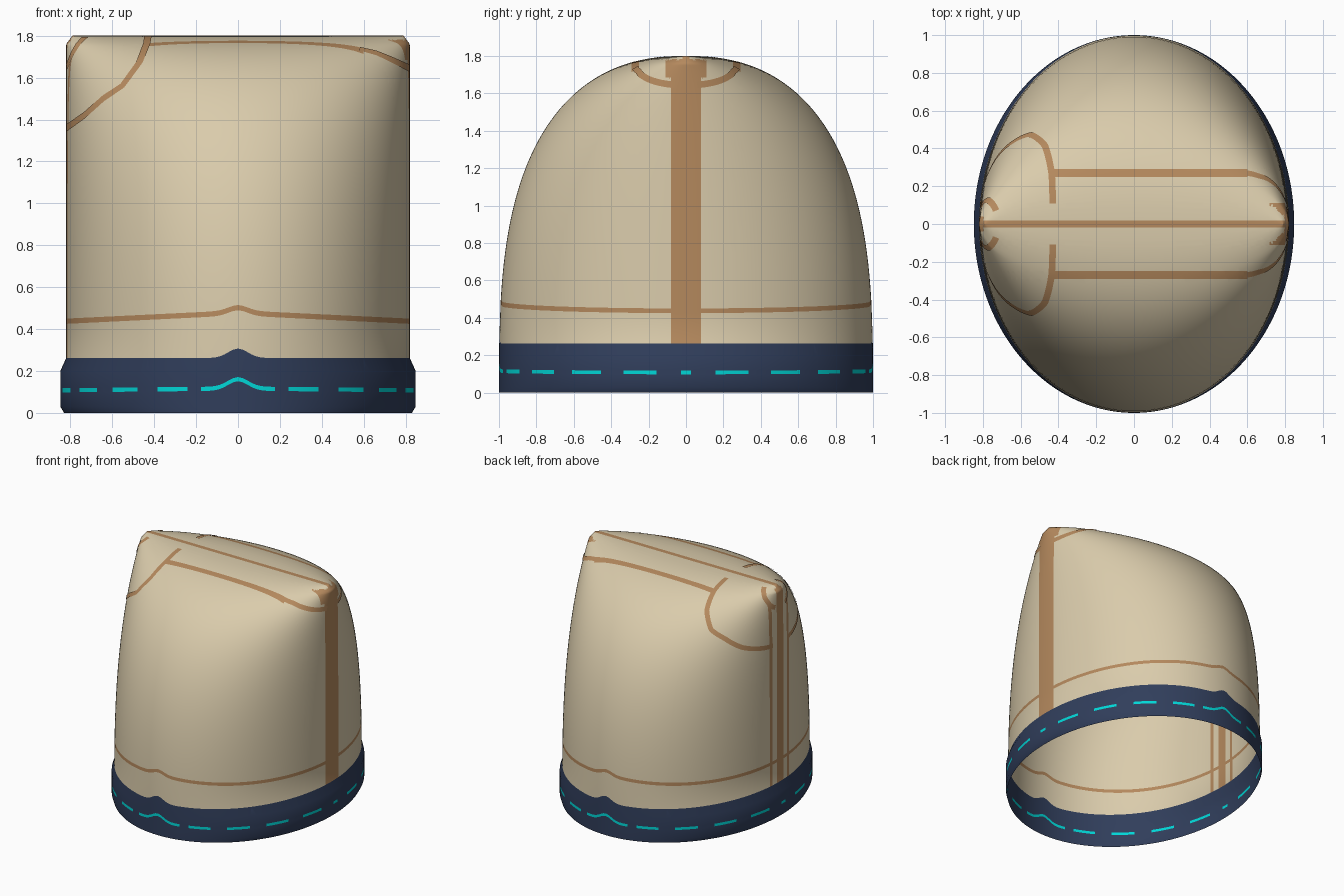
import bpy, bmesh, math
from mathutils import Vector

if "Cube" in bpy.data.objects:
    bpy.data.objects.remove(bpy.data.objects["Cube"], do_unlink=True)

HEIGHT = 1.8
COLUMNS = 240


def material(name, colour):
    m = bpy.data.materials.new(name)
    m.use_nodes = True
    m.diffuse_color = (*colour, 1)
    bsdf = m.node_tree.nodes["Principled BSDF"]
    bsdf.inputs["Base Color"].default_value = (*colour, 1)
    bsdf.inputs["Roughness"].default_value = 0.8
    return m


MATS = [material("tan cloth", (0.70, 0.60, 0.41)),
        material("brown seam", (0.46, 0.25, 0.11)),
        material("navy band", (0.03, 0.048, 0.105)),
        material("cyan stitch", (0.0, 0.68, 0.68))]
TAN, BROWN, NAVY, CYAN = range(4)


# Dome profile: half depth and half width of the elliptical section at a height
def depth(z):
    t = min(max(z / HEIGHT, 0), 1)
    return (1 - t ** 2.95) ** (1 / 2.35)


def height(d):
    return HEIGHT * max(1 - d ** 2.35, 0) ** (1 / 2.95)


def width(z):
    steps = [(0, .83), (.03, .848), (.2, .848), (.26, .82), (1.76, .82), (HEIGHT, .79)]
    for (z0, w0), (z1, w1) in zip(steps, steps[1:]):
        if z <= z1:
            return w0 + (w1 - w0) * (z - z0) / (z1 - z0)
    return steps[-1][1]


def surface(x, z, side):
    w = width(z)
    return Vector((x, side * depth(z) * math.sqrt(max(1 - (x / w) ** 2, 0)), z))


def normal(p):
    d, w = max(depth(p.z), .01), width(p.z)
    slope = (depth(p.z + .002) - depth(p.z - .002)) / .004
    return Vector((p.x / w ** 2, p.y / d ** 2, -p.y ** 2 * slope / d ** 3)).normalized()


def add_object(name, bm):
    mesh = bpy.data.meshes.new(name)
    bm.to_mesh(mesh)
    bm.free()
    for m in MATS:
        mesh.materials.append(m)
    ob = bpy.data.objects.new(name, mesh)
    bpy.context.collection.objects.link(ob)
    mesh.shade_smooth()
    return ob


# Rows of the shell: height, peak at front and back, broad rise, colour above
rows = [(0, 0, 0, NAVY), (.03, 0, 0, NAVY), (.098, .045, .008, CYAN),
        (.118, .045, .008, NAVY), (.2, .045, 0, NAVY), (.262, .045, 0, TAN),
        (.425, .025, .04, BROWN), (.45, .025, .04, TAN), (.53, .01, .02, TAN)]
start = math.acos(depth(.62))
for i in range(45):
    a = start + (math.pi / 2 - start) * i / 44
    rows.append((height(math.cos(a)), 0, 0, TAN))


def stitched(i):
    # Dashes are mirrored in each quarter, with a long one at the centre
    a = (i + .5) * 360 / COLUMNS
    off = abs((a % 180) - 90)
    return off < 12.5 or (off > 17 and (off - 17) % 18 < 10.5)


# Open shell with its band, stitches and hem seam
bm = bmesh.new()
grid = []
for z, peak, rise, _ in rows:
    ring = []
    for i in range(COLUMNS):
        a = 2 * math.pi * i / COLUMNS
        c, s = math.cos(a), math.sin(a)
        zz = z + peak * math.exp(-(c / .08) ** 2) + rise * (1 - abs(c))
        d = 0 if z >= HEIGHT - 1e-5 else depth(zz)
        ring.append(bm.verts.new((width(z) * c, d * s, zz)))
    grid.append(ring)
for j in range(len(rows) - 1):
    for i in range(COLUMNS):
        k = (i + 1) % COLUMNS
        f = bm.faces.new((grid[j][i], grid[j][k], grid[j + 1][k], grid[j + 1][i]))
        f.material_index = rows[j][3]
        if f.material_index == CYAN and not stitched(i):
            f.material_index = NAVY
bmesh.ops.remove_doubles(bm, verts=bm.verts, dist=.0001)

# Cut the straight seams into the shell
for offset in (.018, .04, .08, .09, .11, .12, .25, .292):
    for sign in (-1, 1):
        bmesh.ops.bisect_plane(bm, geom=bm.verts[:] + bm.edges[:] + bm.faces[:], dist=1e-5,
                               plane_co=(0, sign * offset, 0), plane_no=(0, 1, 0))
for x in (-.43, .6):
    bmesh.ops.bisect_plane(bm, geom=bm.verts[:] + bm.edges[:] + bm.faces[:], dist=1e-5,
                           plane_co=(x, 0, 0), plane_no=(1, 0, 0))


def is_seam(c):
    y = abs(c.y)
    if c.z > 1.7 and (y < .018 or (.25 < y < .292 and -.43 < c.x < .6)):
        return True
    if c.z > 1.78:
        return False
    if c.x > .7:
        return y < .08 or (y < .11 and c.z > 1.68)
    return c.x < -.7 and (y < .04 or (.09 < y < .12 and c.z < 1.7))


for f in bm.faces:
    c = f.calc_center_median()
    if f.material_index == TAN and is_seam(c):
        f.material_index = BROWN
add_object("cover_shell", bm)


# Curved seams: thin tapes laid on the outside and the inside of the shell
def seam_tape(name, points, tape_width):
    bm = bmesh.new()
    for side in (-1, 1):
        path = []
        for (x0, z0), (x1, z1) in zip(points, points[1:]):
            path += [surface(x0 + (x1 - x0) * t / 12, z0 + (z1 - z0) * t / 12, side)
                     for t in range(12)]
        path.append(surface(*points[-1], side))
        for lift in (-.004, .004):
            last = None
            for i, p in enumerate(path):
                n = normal(p)
                along = path[min(i + 1, len(path) - 1)] - path[max(i - 1, 0)]
                across = n.cross(along).normalized() * tape_width / 2
                pair = [bm.verts.new(p + n * lift + across), bm.verts.new(p + n * lift - across)]
                if last:
                    f = bm.faces.new((last[0], last[1], pair[1], pair[0]))
                    f.material_index = BROWN
                    f.normal_update()
                    if f.normal.dot(n) * lift < 0:
                        f.normal_flip()
                last = pair
    return add_object(name, bm)


seam_tape("right_panel_seam", [(-.43, 1.795), (-.435, 1.76), (-.47, 1.67), (-.55, 1.56),
                               (-.64, 1.5), (-.73, 1.42), (-.815, 1.36)], .035)
seam_tape("right_corner_seam", [(-.73, 1.79), (-.76, 1.76), (-.79, 1.71), (-.815, 1.65)], .035)
seam_tape("left_corner_seam", [(.58, 1.735), (.66, 1.715), (.73, 1.685), (.815, 1.645)], .035)
